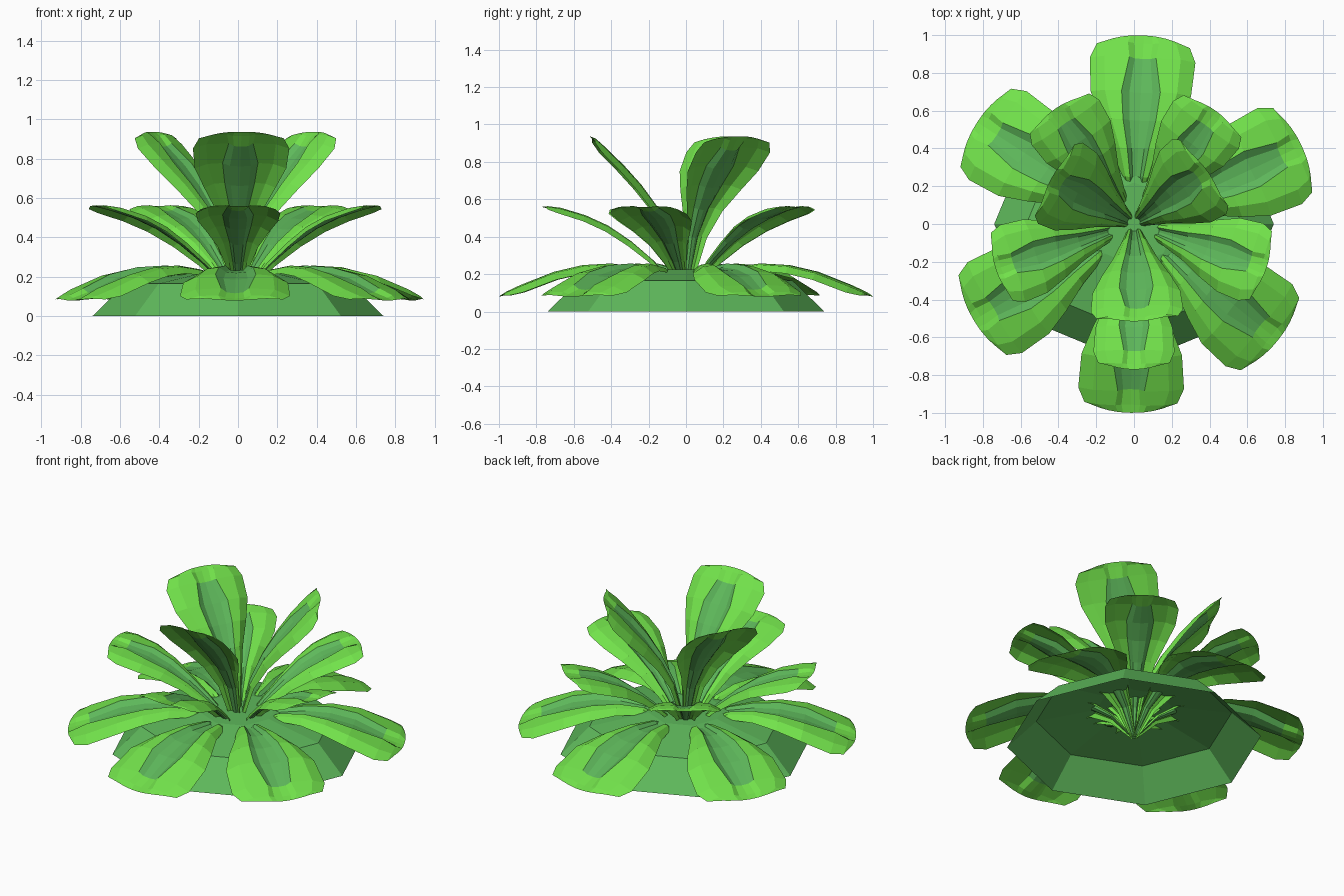
import bpy, bmesh, math
from mathutils import Vector

if "Cube" in bpy.data.objects:
    bpy.data.objects.remove(bpy.data.objects["Cube"])


def material(name, color):
    m = bpy.data.materials.new(name)
    m.diffuse_color = (*color, 1)
    m.use_nodes = True
    m.node_tree.nodes["Principled BSDF"].inputs["Base Color"].default_value = m.diffuse_color
    return m


LEAF = material("bright leaf green", (0.168, 0.76, 0.07))
RIB = material("soft stem green", (0.112, 0.48, 0.104))


def finish(bm, name, mats):
    mesh = bpy.data.meshes.new(name)
    bm.to_mesh(mesh)
    bm.free()
    for m in mats:
        mesh.materials.append(m)
    obj = bpy.data.objects.new(name, mesh)
    bpy.context.collection.objects.link(obj)
    return obj


# Octagonal domed mound, open underneath
bm = bmesh.new()
rings = []
for r, z in [(0.74, 0), (0.57, 0.165), (0.22, 0.225)]:
    rings.append([bm.verts.new((r * math.cos(k * math.pi / 4),
                                r * math.sin(k * math.pi / 4), z)) for k in range(8)])
for a, b in zip(rings, rings[1:]):
    for k in range(8):
        bm.faces.new((a[k], a[(k + 1) % 8], b[(k + 1) % 8], b[k]))
bm.faces.new(rings[-1])
finish(bm, "mound", [RIB])

# Leaf cross-section: (position across, lift as share of half width)
SECTION = [(-1, -0.12), (-0.72, 0.02), (-0.42, 0.05), (-0.25, -0.04), (0, -0.06),
           (0.25, -0.04), (0.42, 0.05), (0.72, 0.02), (1, -0.12)]
# Along the leaf: half width share, groove strength, pull-back of the edges, rib narrowing
WIDTH = [0.06, 0.17, 0.29, 0.48, 0.74, 0.95, 1.0, 0.88, 0.58]
GROOVE = [2.5, 2.5, 2.2, 1.8, 1.3, 1, 0.9, 0.6, 0.1]
PULL = [0, 0, 0, 0, 0, 0, 0, 0.03, 0.09]
NARROW = [1, 1, 1, 1, 1, 0.92, 0.6, 0.8, 1]


def leaf(name, path, half, angle, reach):
    """Grooved leaf following a (radius, height) path, turned to an angle."""
    bm = bmesh.new()
    a = math.radians(angle)
    out, side = Vector((math.cos(a), math.sin(a), 0)), Vector((-math.sin(a), math.cos(a), 0))
    rows = []
    for i, (r, z) in enumerate(path):
        r0, z0 = path[max(i - 1, 0)]
        r1, z1 = path[min(i + 1, len(path) - 1)]
        t = Vector((r1 - r0, z1 - z0)).normalized()
        w = half * WIDTH[i]
        row = []
        for s, lift in SECTION:
            d = lift * w * GROOVE[i]
            back = PULL[i] * half * s * s
            across = s * w * (NARROW[i] if abs(s) < 0.5 else 1)
            p = out * (r * reach - t.y * d - t.x * back) + side * across
            row.append(bm.verts.new((p.x, p.y, z + t.x * d - t.y * back)))
        rows.append(row)
    for i, (p, q) in enumerate(zip(rows, rows[1:])):
        for j in range(len(SECTION) - 1):
            f = bm.faces.new((p[j], q[j], q[j + 1], p[j + 1]))
            # central rib stops short of the tip
            f.material_index = 1 if 2 <= j <= 5 and i < len(path) - 3 else 0
    return finish(bm, name, [LEAF, RIB])


# Three tiers: name, path, half width, (direction, reach) of each leaf
TIERS = [
    ("lower_leaf", [(0.01, 0.03), (0.13, 0.165), (0.25, 0.228), (0.4, 0.245), (0.55, 0.235),
                    (0.7, 0.2), (0.88, 0.13), (0.96, 0.098), (1.0, 0.08)],
     0.28, [(87, 1), (25, 0.98), (147, 0.99), (211, 0.99), (269, 1), (321, 0.98)]),
    ("middle_leaf", [(0.01, 0.03), (0.09, 0.18), (0.18, 0.27), (0.3, 0.37), (0.42, 0.45),
                     (0.54, 0.505), (0.67, 0.545), (0.74, 0.558), (0.77, 0.56)],
     0.215, [(270, 1), (342, 0.96), (54, 0.96), (124, 0.96), (198, 1)]),
    ("upper_leaf", [(0.01, 0.04), (0.03, 0.22), (0.08, 0.4), (0.16, 0.55), (0.25, 0.67),
                    (0.34, 0.77), (0.44, 0.87), (0.49, 0.92), (0.515, 0.937)],
     0.245, [(272, 1), (36, 0.93), (151, 0.97)]),
]
for name, path, half, leaves in TIERS:
    for k, (ang, reach) in enumerate(leaves):
        leaf(f"{name}_{k + 1}", path, half, ang, reach)
